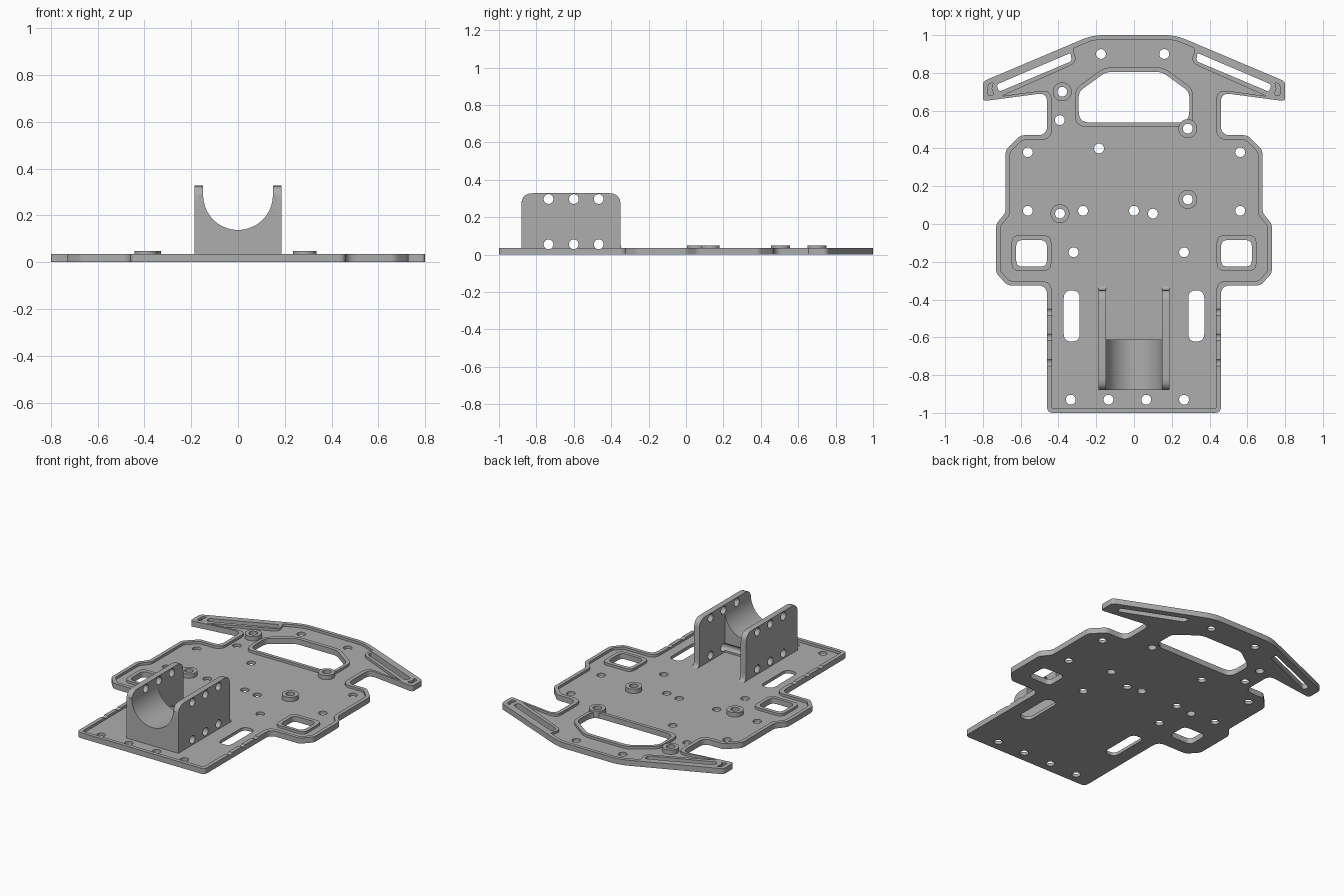
import bpy, bmesh, math
from mathutils import Vector, Matrix

if "Cube" in bpy.data.objects:
    bpy.data.objects.remove(bpy.data.objects["Cube"])

grey = bpy.data.materials.new("plain_grey")
grey.use_nodes = True
colour = (0.42, 0.42, 0.42, 1)
grey.diffuse_color = colour
grey.node_tree.nodes["Principled BSDF"].inputs["Base Color"].default_value = colour

FLOOR, RIM, BOSS = 0.02, 0.036, 0.048


def rounded(points, radius=0.0, steps=5):
    """Round polygon corners; a point may carry its own radius as third value."""
    out, n = [], len(points)
    for i, p in enumerate(points):
        r = p[2] if len(p) > 2 else radius
        c = Vector(p[:2])
        a, b = Vector(points[i - 1][:2]) - c, Vector(points[(i + 1) % n][:2]) - c
        if r <= 0:
            out.append(c)
            continue
        a = a.normalized() * min(r, a.length * 0.45)
        b = b.normalized() * min(r, b.length * 0.45)
        for k in range(steps + 1):
            t = k / steps
            out.append(c + a * (1 - t) ** 2 + b * t ** 2)
    return out


def mirrored(half):
    return half + [(-p[0], *p[1:]) for p in reversed(half)]


def flip(points):
    return [(-p[0], *p[1:]) for p in points]


def prism(name, points, lo, hi, axis="z"):
    """Extrude a flat profile from lo to hi along an axis."""
    place = {"z": lambda p, h: (p[0], p[1], h),
             "y": lambda p, h: (p[0], h, p[1]),
             "x": lambda p, h: (h, p[0], p[1])}[axis]
    bm = bmesh.new()
    face = bm.faces.new([bm.verts.new(place(p, lo)) for p in points])
    shift = Vector(place((0, 0), hi - lo))
    top = bmesh.ops.extrude_face_region(bm, geom=[face])
    moved = [v for v in top["geom"] if isinstance(v, bmesh.types.BMVert)]
    bmesh.ops.translate(bm, verts=moved, vec=shift)
    bmesh.ops.recalc_face_normals(bm, faces=bm.faces)
    mesh = bpy.data.meshes.new(name)
    bm.to_mesh(mesh)
    bm.free()
    mesh.materials.append(grey)
    obj = bpy.data.objects.new(name, mesh)
    bpy.context.collection.objects.link(obj)
    return obj


def circle(x, y, r, sides=32):
    return [(x + r * math.cos(math.tau * i / sides), y + r * math.sin(math.tau * i / sides))
            for i in range(sides)]


def combine(target, tools, operation):
    """Apply boolean tools to the target and remove them."""
    for tool in tools:
        mod = target.modifiers.new("boolean", "BOOLEAN")
        mod.operation, mod.solver, mod.object = operation, "EXACT", tool
    graph = bpy.context.evaluated_depsgraph_get()
    mesh = bpy.data.meshes.new_from_object(target.evaluated_get(graph))
    target.modifiers.clear()
    target.data = mesh
    for tool in tools:
        bpy.data.objects.remove(tool)


def box(x0, x1, y0, y1):
    return [(x0, y0), (x1, y0), (x1, y1), (x0, y1)]


# Base plate outline
outline = mirrored([(0.22, 1.0, 0.06), (0.8, 0.755), (0.8, 0.65), (0.46, 0.695, 0.05),
                    (0.46, 0.47, 0.05), (0.6, 0.47), (0.68, 0.39), (0.68, 0.06),
                    (0.73, 0.0), (0.73, -0.26), (0.67, -0.325), (0.46, -0.325, 0.05),
                    (0.46, -1.0, 0.03)])
plate = prism("base_plate", rounded(outline, 0.02), 0, RIM)

# Sunken floor inside the rim
pocket = mirrored([(0.21, 0.977, 0.05), (0.325, 0.928), (0.3, 0.855, 0.05), (0.7, 0.677, 0),
                   (0.435, 0.713, 0.06), (0.435, 0.445, 0.06), (0.59, 0.445), (0.656, 0.38),
                   (0.656, 0.05), (0.706, -0.01), (0.706, -0.25), (0.66, -0.301),
                   (0.435, -0.301, 0.06), (0.435, -0.976, 0.01)])
tip = [(0.745, 0.75), (0.772, 0.738), (0.772, 0.678), (0.74, 0.685), (0.755, 0.715)]
combine(plate, [prism("cut", rounded(pocket, 0.015), FLOOR, 0.1),
                prism("cut", rounded(tip, 0.01), FLOOR, 0.1),
                prism("cut", rounded(flip(tip), 0.01), FLOOR, 0.1)], "DIFFERENCE")

# Raised rims around the openings
window_rim = mirrored([(0.155, 0.83), (0.313, 0.715), (0.313, 0.515, 0.06)])
square_rim = box(0.438, 0.648, -0.247, -0.06)
combine(plate, [prism("rim", rounded(p, 0.04), 0.005, RIM)
                for p in (window_rim, square_rim, flip(square_rim))], "UNION")

# Window, square openings, long slots and bumper slots
window = mirrored([(0.148, 0.805), (0.293, 0.7), (0.293, 0.537, 0.06)])
square = box(0.461, 0.624, -0.226, -0.085)
slot = box(0.288, 0.372, -0.622, -0.352)
bumper_slot = [(0.728, 0.738), (0.715, 0.7), (0.33, 0.862), (0.335, 0.906)]
cuts = [prism("cut", rounded(window, 0.03), -0.1, 0.1)]
for shape, r in ((square, 0.035), (slot, 0.04), (bumper_slot, 0.015)):
    for points in (shape, flip(shape)):
        cuts.append(prism("cut", rounded(points, r), -0.1, 0.1))
combine(plate, cuts, "DIFFERENCE")

# Screw bosses
bosses = [(-0.38, 0.7), (0.285, 0.505), (-0.392, 0.055), (0.285, 0.13)]
combine(plate, [prism("boss", circle(x, y, 0.05), 0.005, BOSS) for x, y in bosses], "UNION")

# Screw holes
holes = bosses + [(-0.175, 0.9), (0.16, 0.9), (-0.393, 0.55), (-0.185, 0.4),
                  (-0.27, 0.07), (0, 0.07), (0.1, 0.055), (-0.32, -0.15), (0.265, -0.15)]
holes += [(s * 0.562, y) for s in (-1, 1) for y in (0.38, 0.07)]
holes += [(-0.335 + 0.2 * i, -0.93) for i in range(4)]
combine(plate, [prism("cut", circle(x, y, 0.026), -0.1, 0.1) for x, y in holes], "DIFFERENCE")


def cross_holes():
    return [prism("cut", circle(y, z, 0.026), -1, 1, "x")
            for y in (-0.735, -0.6, -0.467) for z in (0.055, 0.297)]


# Bracket: two side walls joined by a round cradle
wall = [(-0.88, 0.01), (-0.88, 0.328, 0.06), (-0.35, 0.328, 0.06),
        (-0.35, FLOOR, 0.05), (-0.3, FLOOR), (-0.3, 0.01)]
arc = [(0.149 * math.cos(a), 0.287 - 0.149 * math.sin(a))
       for a in [math.pi * i / 40 for i in range(41)]]
cradle = [(-0.17, 0.287), (-0.17, 0.01), (0.17, 0.01), (0.17, 0.287)] + arc
bracket = prism("motor_bracket", cradle, -0.88, -0.612, "y")
combine(bracket, [prism("wall", rounded(wall), lo, lo + 0.038, "x")
                  for lo in (-0.187, 0.149)], "UNION")
combine(bracket, cross_holes(), "DIFFERENCE")
combine(plate, cross_holes(), "DIFFERENCE")

# Smooth the curved walls, keep hard edges
for obj in (plate, bracket):
    bpy.ops.object.select_all(action="DESELECT")
    obj.select_set(True)
    bpy.context.view_layer.objects.active = obj
    bpy.ops.object.shade_smooth_by_angle(angle=math.radians(30))
